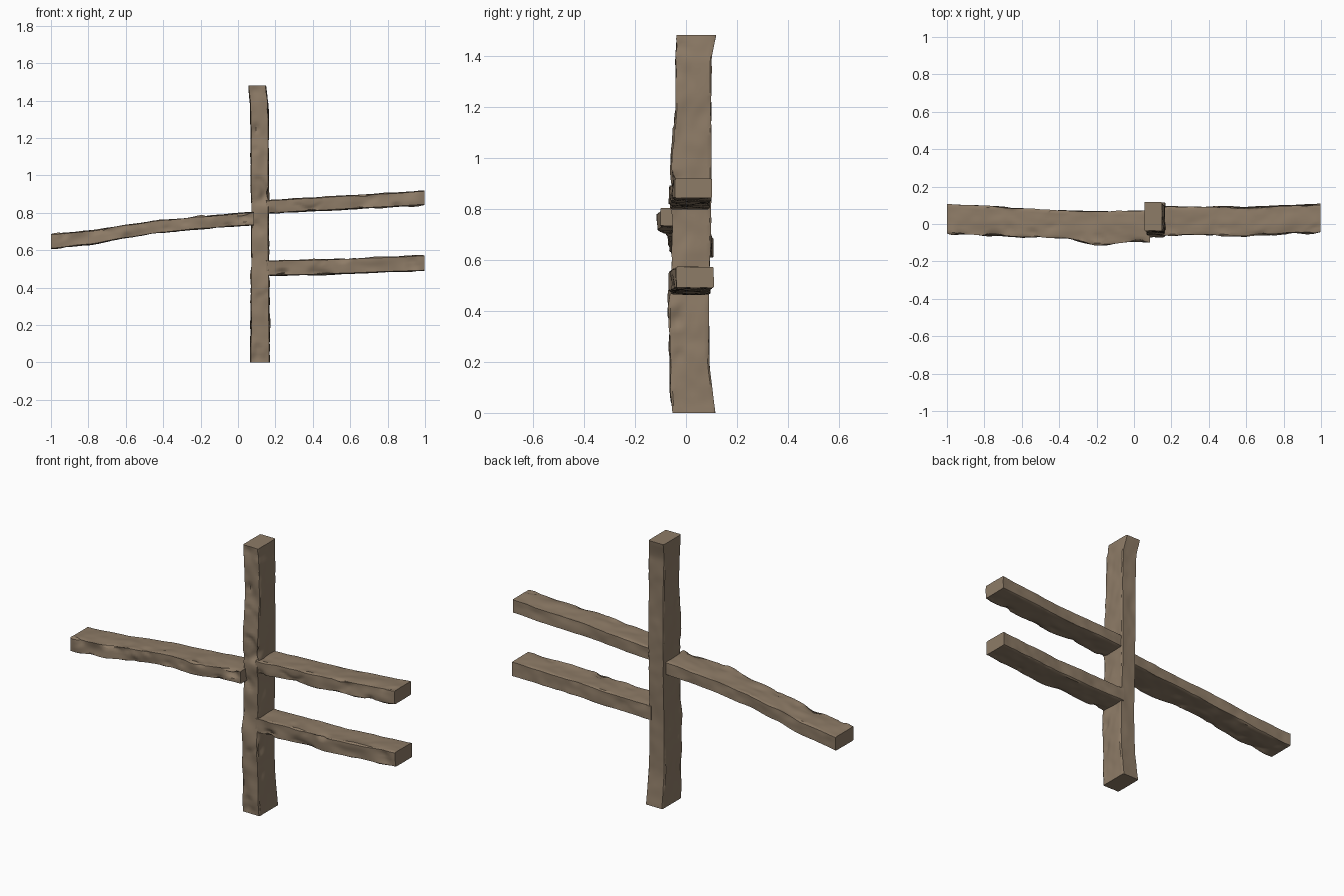
import bpy, bmesh, math
from mathutils import Vector, noise

if "Cube" in bpy.data.objects:
    bpy.data.objects.remove(bpy.data.objects["Cube"])

wood = bpy.data.materials.new("weathered brown wood")
wood.diffuse_color = (0.27, 0.2, 0.135, 1)
wood.use_nodes = True
wood.node_tree.nodes["Principled BSDF"].inputs["Base Color"].default_value = wood.diffuse_color


def lerp_station(stations, t):
    """Cross-section limits (a0, a1, b0, b1) at distance t, eased between stations."""
    for p, q in zip(stations, stations[1:]):
        if t <= q[0] + 1e-6:
            f = (t - p[0]) / (q[0] - p[0])
            f = f * f * (3 - 2 * f) * 0.5 + f * 0.5
            return [u + (v - u) * f for u, v in zip(p[1:], q[1:])]
    return stations[-1][1:]


def section(na, nb):
    """Perimeter of a unit square with slightly cut corners: (u, v, normal)."""
    c = 0.035
    side = lambda n: [c + (1 - 2 * c) * i / n for i in range(n + 1)]
    pts = [(s, 0, (0, -1)) for s in side(na)]
    pts += [(1, s, (1, 0)) for s in side(nb)]
    pts += [(1 - s, 1, (0, 1)) for s in side(na)]
    pts += [(0, 1 - s, (-1, 0)) for s in side(nb)]
    return pts


def beam(name, axis, stations, seed):
    """Rough hewn beam; axis 'z' gives a=x, axis 'x' gives a=z; b is always y."""
    t0, t1 = stations[0][0], stations[-1][0]
    rings = int((t1 - t0) / 0.014)
    prof = section(7, 10)
    off = Vector((seed * 7.3, seed * 3.1, seed * 5.7))
    place = (lambda t, a, b: Vector((a, b, t))) if axis == 'z' else (lambda t, a, b: Vector((t, b, a)))
    bm = bmesh.new()
    loops = []
    for i in range(rings + 1):
        t = t0 + (t1 - t0) * i / rings
        a0, a1, b0, b1 = lerp_station(stations, t)
        fade = min(1, min(i, rings - i) / 3 + 0.15)   # keep the sawn ends clean
        ring = []
        for u, v, (na, nb) in prof:
            p = place(t, a0 + (a1 - a0) * u, b0 + (b1 - b0) * v)
            n = place(0, na, nb)
            q = p.copy()
            if axis == 'z':
                q.z *= 0.7
            else:
                q.x *= 0.7
            q += off
            # the front is hacked deeper than the back and sides
            front = max(0, 1 - v * 2.2)
            d = 0.006 * noise.noise(q * 9) + 0.003 * noise.noise(q * 24)
            d += front * 0.010 * noise.noise(q * 13 + off)
            chip = noise.noise(q * 17 - off)
            d -= (0.006 + 0.03 * front) * max(0, chip - 0.22)
            if axis == 'z' and nb > 0:
                d *= 0.6
            ring.append(bm.verts.new(p + n * d * fade))
        loops.append(ring)
    m = len(prof)
    for r, s in zip(loops, loops[1:]):
        for j in range(m):
            bm.faces.new((r[j], r[(j + 1) % m], s[(j + 1) % m], s[j]))
    bm.faces.new(loops[0][::-1])
    bm.faces.new(loops[-1])
    bmesh.ops.recalc_face_normals(bm, faces=bm.faces)
    me = bpy.data.meshes.new(name)
    bm.to_mesh(me)
    bm.free()
    me.materials.append(wood)
    ob = bpy.data.objects.new(name, me)
    bpy.context.collection.objects.link(ob)
    bpy.ops.object.select_all(action='DESELECT')
    ob.select_set(True)
    bpy.context.view_layer.objects.active = ob
    bpy.ops.object.shade_smooth_by_angle(angle=math.radians(35))


# upright post
beam("post", 'z', [
    (0, 0.065, 0.17, -0.053, 0.115), (0.2, 0.068, 0.168, -0.066, 0.09),
    (0.45, 0.07, 0.166, -0.066, 0.09), (0.7, 0.07, 0.164, -0.058, 0.098),
    (1.0, 0.07, 0.164, -0.057, 0.1), (1.2, 0.069, 0.164, -0.04, 0.098),
    (1.38, 0.064, 0.162, -0.046, 0.1), (1.48, 0.055, 0.15, -0.037, 0.118)], 1)

# long rail on the left, dipping toward its free end
beam("left_rail", 'x', [
    (-1, 0.608, 0.685, -0.05, 0.108), (-0.8, 0.63, 0.703, -0.064, 0.095),
    (-0.6, 0.665, 0.735, -0.068, 0.085), (-0.4, 0.695, 0.762, -0.075, 0.072),
    (-0.2, 0.715, 0.78, -0.108, 0.068), (0.085, 0.733, 0.803, -0.1, 0.072)], 2)

# upper rail on the right
beam("upper_right_rail", 'x', [
    (0.15, 0.797, 0.866, -0.06, 0.09), (0.4, 0.81, 0.88, -0.056, 0.092),
    (0.6, 0.82, 0.893, -0.066, 0.088), (0.8, 0.831, 0.904, -0.052, 0.098),
    (0.998, 0.842, 0.918, -0.042, 0.103)], 3)

# lower rail on the right
beam("lower_right_rail", 'x', [
    (0.15, 0.465, 0.545, -0.06, 0.094), (0.4, 0.468, 0.549, -0.055, 0.092),
    (0.6, 0.476, 0.556, -0.064, 0.09), (0.8, 0.484, 0.563, -0.05, 0.1),
    (0.998, 0.49, 0.572, -0.038, 0.109)], 4)
